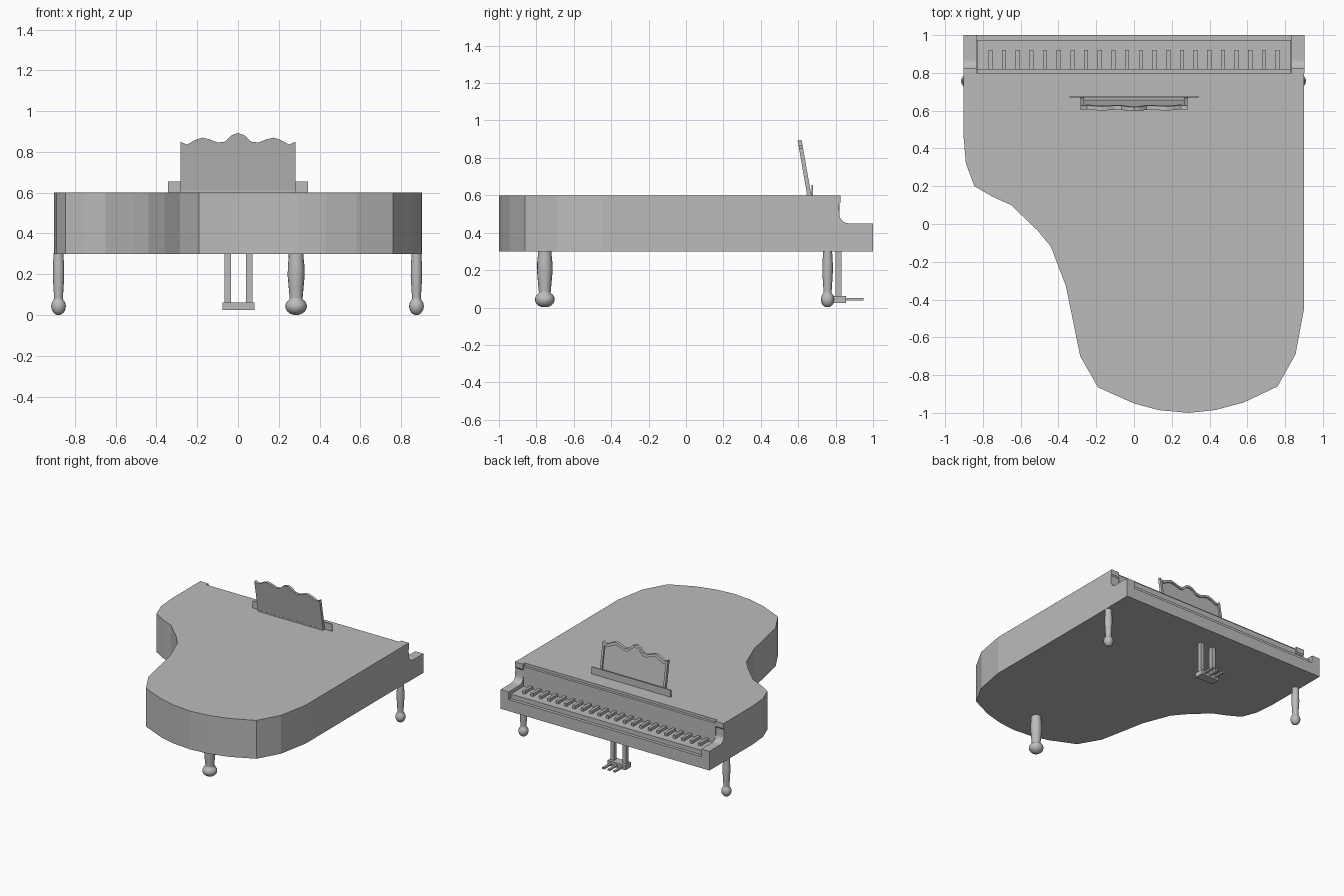
import bpy, bmesh, math
from mathutils import Vector

if "Cube" in bpy.data.objects:
    bpy.data.objects.remove(bpy.data.objects["Cube"])

grey = bpy.data.materials.new("plain grey")
grey.diffuse_color = (0.5, 0.5, 0.5, 1)
grey.use_nodes = True
grey.node_tree.nodes["Principled BSDF"].inputs["Base Color"].default_value = grey.diffuse_color


def finish(name, bm):
    bmesh.ops.recalc_face_normals(bm, faces=bm.faces)
    me = bpy.data.meshes.new(name)
    bm.to_mesh(me)
    bm.free()
    me.materials.append(grey)
    ob = bpy.data.objects.new(name, me)
    bpy.context.collection.objects.link(ob)
    return ob


def prism(name, pts, offset):
    """Closed 3D outline extruded along an offset vector."""
    bm = bmesh.new()
    f = bm.faces.new([bm.verts.new(p) for p in pts])
    r = bmesh.ops.extrude_face_region(bm, geom=[f])
    vs = [g for g in r["geom"] if isinstance(g, bmesh.types.BMVert)]
    bmesh.ops.translate(bm, verts=vs, vec=Vector(offset))
    return finish(name, bm)


def box(name, x0, x1, y0, y1, z0, z1):
    return prism(name, [(x0, y0, z0), (x1, y0, z0), (x1, y1, z0), (x0, y1, z0)], (0, 0, z1 - z0))


def lathe(name, prof, x, y, n=16):
    bm = bmesh.new()
    rings = [[bm.verts.new((x + r * math.cos(2 * math.pi * i / n),
                            y + r * math.sin(2 * math.pi * i / n), z)) for i in range(n)]
             for r, z in prof]
    for a, b in zip(rings, rings[1:]):
        for i in range(n):
            bm.faces.new((a[i], a[(i + 1) % n], b[(i + 1) % n], b[i]))
    bm.faces.new(rings[0])
    bm.faces.new(rings[-1])
    ob = finish(name, bm)
    for p in ob.data.polygons:
        p.use_smooth = len(p.vertices) == 4
    return ob


# Case with the curved bent side
outline = [(0.9, 0.8), (0.9, -0.45), (0.855, -0.69), (0.76, -0.86), (0.58, -0.945),
           (0.43, -0.985), (0.29, -1), (0.13, -0.985), (0, -0.95), (-0.19, -0.865),
           (-0.285, -0.7), (-0.36, -0.33), (-0.44, -0.12), (-0.51, -0.035), (-0.65, 0.1),
           (-0.75, 0.145), (-0.845, 0.2), (-0.89, 0.32), (-0.903, 0.47), (-0.903, 0.8)]
prism("case", [(x, y, 0.3) for x, y in outline], (0, 0, 0.3))

# Key bed, white keys, fallboard and front rail
box("key_bed", -0.835, 0.835, 0.8, 1.0, 0.3, 0.39)
box("white_keys", -0.83, 0.83, 0.8, 0.975, 0.39, 0.425)
box("fallboard", -0.83, 0.83, 0.8, 0.82, 0.425, 0.58)

# Scooped cheeks at both ends of the keyboard
arc = [(0.87 - 0.05 * math.cos(a), 0.5 - 0.05 * math.sin(a))
       for a in [math.pi / 2 * i / 6 for i in range(7)]]
cheek = [(0.8, 0.3), (0.8, 0.6), (0.825, 0.6), (0.825, 0.56), (0.818, 0.55)] + arc + [(1, 0.45), (1, 0.3)]
for side, x in (("left", -0.903), ("right", 0.833)):
    prism(side + "_cheek", [(x, y, z) for y, z in cheek], (0.07, 0, 0))

# Black keys
for i in range(22):
    x = -0.76 + i * 1.52 / 21
    box("black_key", x - 0.011, x + 0.011, 0.82, 0.92, 0.42, 0.447)

# Turned legs: ball foot and swelling shaft
ball = [(math.sin(math.radians(a)), 0.043 - 0.043 * math.cos(math.radians(a)))
        for a in (15, 35, 55, 75, 90, 105, 125, 143)]
shaft = [(0.6, 0.085), (0.68, 0.13), (0.78, 0.19), (0.77, 0.24), (0.7, 0.275), (0.68, 0.305)]
for name, x, y, r in (("front_leg_left", -0.88, 0.757, 0.036), ("front_leg_right", 0.875, 0.757, 0.036),
                      ("tail_leg", 0.285, -0.755, 0.053)):
    lathe(name, [(q * r, z) for q, z in ball + shaft], x, y)

# Pedal lyre
for x in (-0.05, 0.055):
    box("lyre_post", x - 0.015, x + 0.015, 0.8, 0.832, 0.055, 0.305)
box("lyre_base", -0.075, 0.08, 0.785, 0.855, 0.025, 0.062)
for x in (-0.045, 0.0025, 0.05):
    box("pedal", x - 0.009, x + 0.009, 0.85, 0.95, 0.037, 0.05)

# Music desk: leaning wavy panel with a raised rim, and a ledge
half = [(0, 0.892), (0.03, 0.882), (0.065, 0.85), (0.1, 0.846), (0.14, 0.862), (0.175, 0.87),
        (0.21, 0.858), (0.25, 0.836), (0.282, 0.85)]
wave = [(-x, z) for x, z in half[:0:-1]] + half


def lean(x, z, d=0.0):
    return (x, 0.648 - (z - 0.6) * 0.175 + d, z)


panel = [(-0.282, 0.6)] + wave + [(0.282, 0.6)]
prism("music_desk", [lean(x, z) for x, z in panel], (0, 0.01, 0))
rim = wave + [(x * 0.97, z - 0.02) for x, z in wave[::-1]]
prism("desk_top_rim", [lean(x, z, 0.01) for x, z in rim], (0, 0.012, 0))
for s in (-1, 1):
    prism("desk_side_rim", [lean(s * x, z, 0.01) for x, z in
                            ((0.265, 0.6), (0.282, 0.6), (0.282, 0.85), (0.265, 0.835))], (0, 0.012, 0))
box("desk_base", -0.28, 0.28, 0.645, 0.672, 0.598, 0.61)
box("desk_ledge", -0.342, 0.342, 0.67, 0.678, 0.598, 0.655)
